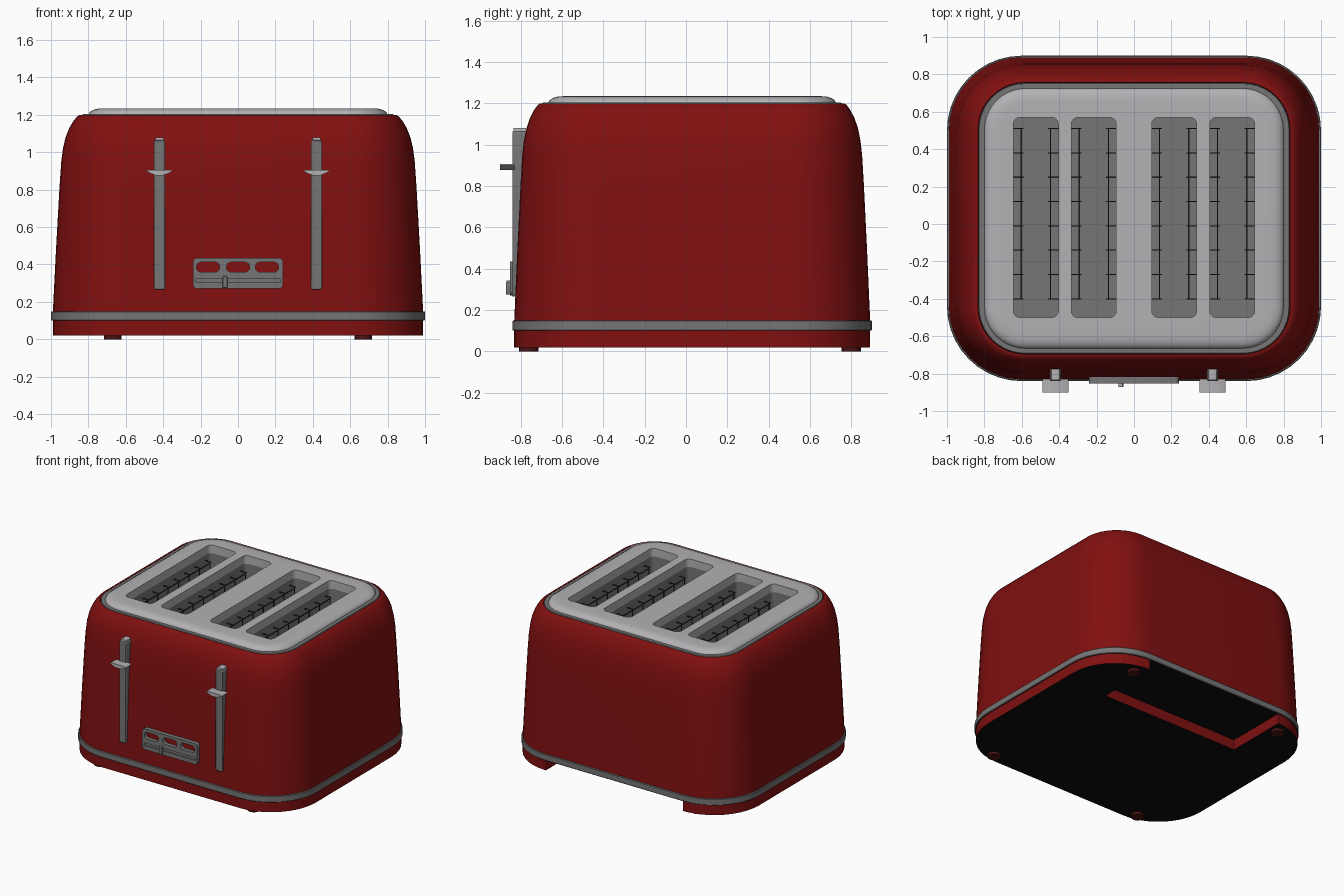
import bpy
import bmesh
import math

cube = bpy.data.objects.get("Cube")
if cube:
    bpy.data.objects.remove(cube)

CY = 0.03       # centre of the body in y
DEPTH = 0.87    # body depth relative to its width


def material(name, rgb, rough=0.5):
    m = bpy.data.materials.new(name)
    m.use_nodes = True
    m.diffuse_color = (*rgb, 1)
    bsdf = m.node_tree.nodes["Principled BSDF"]
    bsdf.inputs["Base Color"].default_value = (*rgb, 1)
    bsdf.inputs["Roughness"].default_value = rough
    return m


RED = material("red enamel", (0.22, 0.005, 0.005))
LIGHT = material("light metal", (0.45, 0.44, 0.46))
GREY = material("grey metal", (0.18, 0.18, 0.18))
BLACK = material("black plastic", (0.004, 0.004, 0.004))
FOOT = material("dark red rubber", (0.07, 0.006, 0.006))
WIRE = material("dark wire", (0.03, 0.03, 0.03))


def smooth(ob, angle=35):
    ob.data.shade_smooth()
    ob.data.set_sharp_from_angle(angle=math.radians(angle))


def finish(name, bm, mat, angle=35, recalc=True):
    if recalc:
        bmesh.ops.recalc_face_normals(bm, faces=bm.faces)
    me = bpy.data.meshes.new(name)
    bm.to_mesh(me)
    bm.free()
    ob = bpy.data.objects.new(name, me)
    bpy.context.collection.objects.link(ob)
    me.materials.append(mat)
    smooth(ob, angle)
    return ob


def rounded_rect(hx, hy, r, n=10):
    pts = []
    for k, (sx, sy) in enumerate([(1, 1), (-1, 1), (-1, -1), (1, -1)]):
        for i in range(n + 1):
            a = math.pi / 2 * (k + i / n)
            pts.append((sx * (hx - r) + r * math.cos(a), sy * (hy - r) + r * math.sin(a)))
    return pts


def loft(name, rings, mat, bottom=False, top=False):
    """Skin a stack of (outline, z) rings given from bottom to top."""
    bm = bmesh.new()
    loops = [[bm.verts.new((x, y, z)) for x, y in pts] for pts, z in rings]
    for a, b in zip(loops, loops[1:]):
        for i in range(len(a)):
            j = (i + 1) % len(a)
            bm.faces.new((a[i], a[j], b[j], b[i]))
    if bottom:
        bm.faces.new(loops[0][::-1])
    if top:
        bm.faces.new(loops[-1])
    return finish(name, bm, mat, recalc=False)


def shell(name, profile, mat, **caps):
    """Rounded body layer from (inset, z) pairs."""
    rings = [(rounded_rect(1 - s, DEPTH * (1 - s), 0.4 - 0.9 * s), z) for s, z in profile]
    ob = loft(name, rings, mat, **caps)
    ob.location.y = CY
    return ob


def prism(name, pts, y0, y1, mat, x=0, z=0, bevel=0):
    """Extrude an xz outline from y0 to y1."""
    bm = bmesh.new()
    f = bm.faces.new([bm.verts.new((px + x, y0, pz + z)) for px, pz in pts])
    ext = bmesh.ops.extrude_face_region(bm, geom=[f])["geom"]
    moved = [v for v in ext if isinstance(v, bmesh.types.BMVert)]
    bmesh.ops.translate(bm, verts=moved, vec=(0, y1 - y0, 0))
    ob = finish(name, bm, mat)
    if bevel:
        mod = ob.modifiers.new("soft edges", "BEVEL")
        mod.width, mod.segments, mod.limit_method = bevel, 2, "ANGLE"
    return ob


def cut(ob, cutters):
    """Subtract the cutters, keep the result as plain mesh."""
    for c in cutters:
        mod = ob.modifiers.new("cut", "BOOLEAN")
        mod.object, mod.operation, mod.solver = c, "DIFFERENCE", "EXACT"
    bpy.context.view_layer.update()
    deps = bpy.context.evaluated_depsgraph_get()
    me = bpy.data.meshes.new_from_object(ob.evaluated_get(deps))
    ob.modifiers.clear()
    ob.data = me
    for c in cutters:
        bpy.data.objects.remove(c)
    smooth(ob)


def blacken_underside(ob):
    ob.data.materials.append(BLACK)
    i = len(ob.data.materials) - 1
    for p in ob.data.polygons:
        if p.normal.z < -0.9:
            p.material_index = i


# Base with a cable recess at the back
base = shell("base", [(0.01, 0.02), (0.01, 0.1)], RED, bottom=True, top=True)
cut(base, [prism("recess_cutter", rounded_rect(0.6, 0.2, 0.001, 1), 0.4, 1.2, RED)])
blacken_underside(base)

# Trim band, enamel body and top rim
band = shell("trim_band", [(0.004, 0.1), (0, 0.104), (0, 0.146), (0.004, 0.15), (0.02, 0.15)],
             GREY, bottom=True)
blacken_underside(band)
shell("body", [(0.01, 0.145), (0.028, 0.5), (0.046, 0.82), (0.055, 0.95), (0.064, 1.02),
               (0.078, 1.08), (0.098, 1.13), (0.122, 1.17), (0.142, 1.193), (0.155, 1.2),
               (0.165, 1.2), (0.17, 1.17)], RED)
shell("top_rim", [(0.168, 1.16), (0.168, 1.2), (0.172, 1.204), (0.21, 1.204)], GREY)

# Top plate with four bread slots, wells and wire racks
plate = shell("top_plate", [(0.2, 1.17), (0.2, 1.202), (0.207, 1.215), (0.225, 1.226),
                            (0.25, 1.233), (0.285, 1.235)], LIGHT, bottom=True, top=True)
SLOT_HX, SLOT_HY, SLOT_Y = 0.12, 0.535, 0.035
slot_xs = [-0.525, -0.215, 0.215, 0.525]
slot_outline = rounded_rect(SLOT_HX, SLOT_HY, 0.035, 4)
cutters = []
for x in slot_xs:
    c = loft("slot_cutter", [(slot_outline, 1.1), (slot_outline, 1.3)], LIGHT, bottom=True, top=True)
    c.location = (x, SLOT_Y, 0)
    cutters.append(c)
cut(plate, cutters)


def rod(bm, centre, size):
    verts = bmesh.ops.create_cube(bm, size=1)["verts"]
    bmesh.ops.scale(bm, verts=verts, vec=size)
    bmesh.ops.translate(bm, verts=verts, vec=centre)


for k, x in enumerate(slot_xs):
    well = loft(f"slot_well_{k + 1}", [(slot_outline, 0.5), (slot_outline, 1.172)], GREY, bottom=True)
    well.location = (x, SLOT_Y, 0)
    well.data.flip_normals()
    bm = bmesh.new()
    t = 0.006
    for side in (-1, 1):
        wx = x + side * 0.078
        for i in range(8):
            y = -0.4 + i * 0.13
            rod(bm, (wx, y, 0.83), (t, t, 0.6))
            rod(bm, (wx + side * 0.015, y, 1.13), (0.055, t, t))
        for j in range(5):
            rod(bm, (wx, 0.055, 0.6 + j * 0.13), (t, 0.91, t))
    finish(f"wire_rack_{k + 1}", bm, WIRE)

# Lever tracks and handles
handle_outline = [(0.07, 0.9), (0.06, 0.906), (-0.06, 0.906), (-0.07, 0.9),
                  (-0.045, 0.886), (-0.02, 0.877), (0.02, 0.877), (0.045, 0.886)]
for name, x in (("right", -0.42), ("left", 0.42)):
    prism(f"{name}_lever_track", rounded_rect(0.03, 0.4, 0.012, 3), -0.84, -0.72, GREY, x, 0.665, 0.006)
    prism(f"{name}_lever_tip", rounded_rect(0.022, 0.012, 0.008, 3), -0.835, -0.775, LIGHT, x, 1.068)
    prism(f"{name}_lever_handle", handle_outline, -0.9, -0.83, LIGHT, x)

# Control panel with three windows, slider groove and slider
panel = prism("control_panel", rounded_rect(0.24, 0.082, 0.02, 4), -0.852, -0.8, GREY, 0, 0.353)
window = rounded_rect(0.062, 0.026, 0.025, 6)
cutters = [prism("window_cutter", window, -0.9, -0.7, GREY, x, 0.386) for x in (-0.16, 0, 0.155)]
cutters.append(prism("groove_cutter", rounded_rect(0.225, 0.01, 0.004, 2), -0.9, -0.843, GREY, 0, 0.313))
cut(panel, cutters)
prism("slider", rounded_rect(0.013, 0.03, 0.004, 2), -0.872, -0.84, GREY, -0.07, 0.305, 0.003)
prism("slider_tip", rounded_rect(0.011, 0.008, 0.004, 2), -0.868, -0.84, LIGHT, -0.07, 0.334)

# Feet
for sx, side in ((-1, "right"), (1, "left")):
    for y, end in ((-0.76, "front"), (0.8, "back")):
        bm = bmesh.new()
        bmesh.ops.create_cone(bm, cap_ends=True, segments=24, radius1=0.047, radius2=0.047, depth=0.03)
        foot = finish(f"{end}_{side}_foot", bm, FOOT)
        foot.location = (sx * 0.67, y, 0.015)
